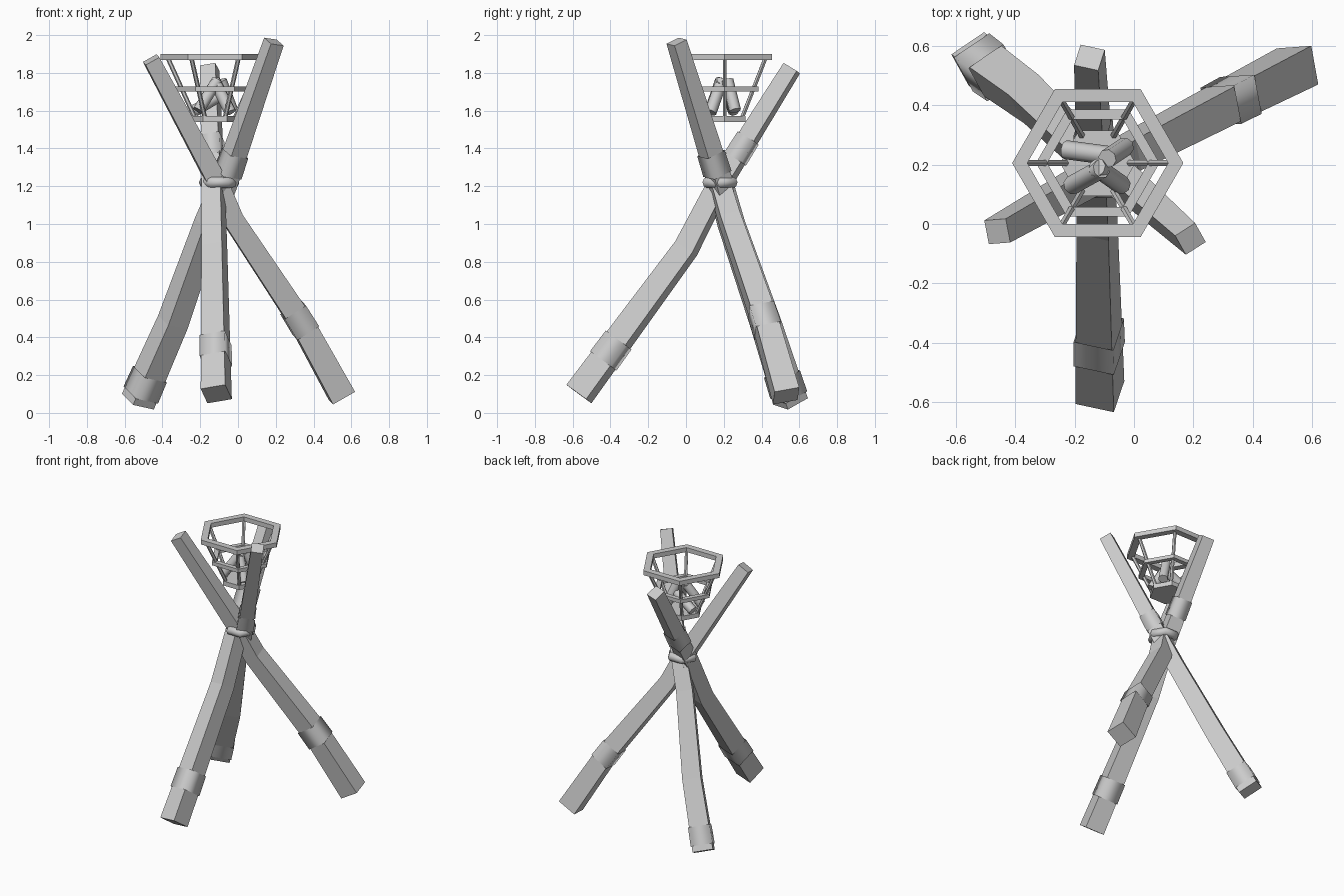
import bpy, bmesh, math
from mathutils import Vector

cube = bpy.data.objects.get("Cube")
if cube:
    bpy.data.objects.remove(cube, do_unlink=True)

grey = bpy.data.materials.new("plain_grey")
grey.use_nodes = True
tone = (0.6, 0.6, 0.6, 1)
grey.diffuse_color = tone
grey.node_tree.nodes["Principled BSDF"].inputs["Base Color"].default_value = tone


def finish(name, bm, smooth=False):
    bmesh.ops.recalc_face_normals(bm, faces=bm.faces)
    for f in bm.faces:
        f.smooth = smooth
    mesh = bpy.data.meshes.new(name)
    bm.to_mesh(mesh)
    bm.free()
    mesh.materials.append(grey)
    ob = bpy.data.objects.new(name, mesh)
    bpy.context.collection.objects.link(ob)
    return ob


def bridge(bm, loops, closed=False):
    pairs = list(zip(loops, loops[1:]))
    if closed:
        pairs.append((loops[-1], loops[0]))
    for a, b in pairs:
        n = len(a)
        for i in range(n):
            j = (i + 1) % n
            bm.faces.new((a[i], a[j], b[j], b[i]))


def beam(name, path, hint, widths, caps=True, smooth=False):
    """Square section swept along a path, one side facing along hint."""
    bm = bmesh.new()
    pts = [Vector(p) for p in path]
    loops = []
    for i, p in enumerate(pts):
        d = (pts[min(i + 1, len(pts) - 1)] - pts[max(i - 1, 0)]).normalized()
        u = Vector(hint)
        u = (u - d * u.dot(d)).normalized()
        v = d.cross(u)
        h = widths[i] / 2
        loops.append([bm.verts.new(p + u * a * h + v * b * h)
                      for a, b in ((-1, -1), (1, -1), (1, 1), (-1, 1))])
    bridge(bm, loops)
    if caps:
        bm.faces.new(loops[0])
        bm.faces.new(loops[-1])
    return finish(name, bm, smooth)


def at_height(path, z):
    for a, b in zip(path, path[1:]):
        if z <= b[2]:
            break
    return Vector(a).lerp(Vector(b), (z - a[2]) / (b[2] - a[2]))


def width_at(z):
    return 0.137 - 0.029 * z


def rod(name, a, b, radius, sides):
    a, b = Vector(a), Vector(b)
    bm = bmesh.new()
    bmesh.ops.create_cone(bm, cap_ends=True, segments=sides, radius1=radius,
                          radius2=radius, depth=(b - a).length)
    ob = finish(name, bm)
    ob.rotation_mode = 'QUATERNION'
    ob.rotation_quaternion = (b - a).to_track_quat('Z', 'Y')
    ob.location = (a + b) / 2
    return ob


# Crossed legs: name, path, side direction, heights of the wrapped bands
legs = [
    ("front_leg", [(-0.115, -0.567, 0.10), (-0.125, 0.0, 0.87), (-0.13, 0.17, 1.2),
                   (-0.15, 0.56, 1.825)], (1, -0.23, 0.15), (0.33, 1.4)),
    ("back_left_leg", [(0.55, 0.53, 0.09), (0.335, 0.42, 0.48), (-0.03, 0.23, 1.03),
                       (-0.1, 0.18, 1.2), (-0.46, -0.025, 1.87)], (0.19, -1, -0.2), (0.49,)),
    ("back_right_leg", [(-0.53, 0.555, 0.06), (-0.345, 0.42, 0.48), (-0.16, 0.24, 1.0),
                        (-0.07, 0.18, 1.22), (0.19, -0.05, 1.965)], (-1, -0.65, 0.17),
     (0.15, 1.32)),
]
for name, path, hint, bands in legs:
    beam(name, path, hint, [width_at(p[2]) for p in path])
    for k, z in enumerate(bands):
        ends = [z - 0.055, z + 0.055]
        beam(f"{name}_band_{k + 1}", [at_height(path, e) for e in ends], hint,
             [width_at(e) + 0.012 for e in ends], caps=False, smooth=True)

# Rope binding at the crossing
bpy.ops.mesh.primitive_torus_add(major_segments=6, minor_segments=8, major_radius=0.077,
                                 minor_radius=0.03, location=(-0.1, 0.18, 1.22))
rope = bpy.context.object
rope.name = "rope_binding"
rope.data.materials.append(grey)
bpy.ops.object.shade_smooth()

# Hexagonal fire basket
CX, CY = -0.122, 0.205


def hex_point(r, k, z):
    t = k * math.pi / 3
    return (CX + r * math.cos(t), CY + r * math.sin(t), z)


def hex_ring(name, outer, inner, z0, z1):
    bm = bmesh.new()
    section = ((outer, z0), (outer, z1), (inner, z1), (inner, z0))
    bridge(bm, [[bm.verts.new(hex_point(r, k, z)) for k in range(6)]
                for r, z in section], closed=True)
    finish(name, bm)


hex_ring("basket_top_ring", 0.288, 0.237, 1.868, 1.9)
hex_ring("basket_middle_ring", 0.208, 0.17, 1.702, 1.728)
plate = bmesh.new()
rims = [[plate.verts.new(hex_point(0.127, k, z)) for k in range(6)] for z in (1.54, 1.572)]
bridge(plate, rims)
for rim in rims:
    plate.faces.new(rim)
finish("basket_floor", plate)
for k in range(6):
    rod(f"basket_strut_{k + 1}", hex_point(0.105, k, 1.56), hex_point(0.25, k, 1.88), 0.012, 6)

# Stacked firewood
logs = [((-0.23, 0.25, 1.6), (-0.08, 0.23, 1.69)),
        ((-0.21, 0.13, 1.6), (-0.11, 0.185, 1.76)),
        ((-0.03, 0.26, 1.6), (-0.09, 0.22, 1.76)),
        ((-0.04, 0.13, 1.59), (-0.125, 0.19, 1.76))]
for k, (a, b) in enumerate(logs):
    log = rod(f"firewood_{k + 1}", a, b, 0.032, 8)
    bpy.ops.object.select_all(action='DESELECT')
    log.select_set(True)
    bpy.context.view_layer.objects.active = log
    bpy.ops.object.shade_smooth_by_angle(angle=math.radians(50))
